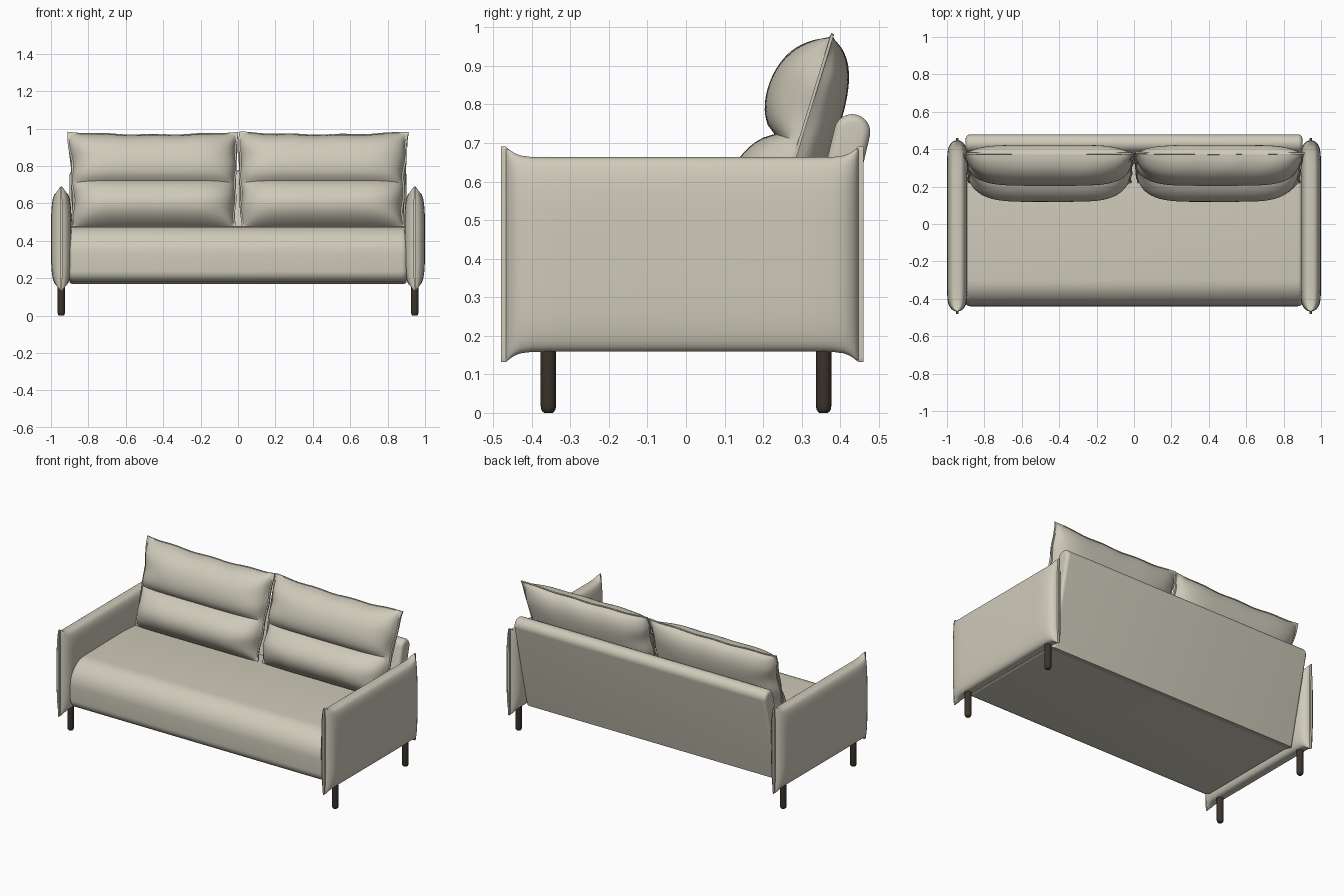
import bpy, bmesh, random
from math import sin, cos, pi, radians, copysign
from mathutils import Vector

random.seed(4)
if "Cube" in bpy.data.objects:
    bpy.data.objects.remove(bpy.data.objects["Cube"])


def material(name, rgb):
    mat = bpy.data.materials.new(name)
    mat.use_nodes = True
    colour = (*rgb, 1)
    mat.diffuse_color = colour
    bsdf = mat.node_tree.nodes["Principled BSDF"]
    bsdf.inputs["Base Color"].default_value = colour
    bsdf.inputs["Roughness"].default_value = 0.8
    return mat


fabric = material("warm grey fabric", (0.62, 0.59, 0.49))
wood = material("dark wood", (0.045, 0.034, 0.025))


def loft(name, rings, mat):
    """Skin a row of equal closed rings and cap both ends."""
    bm = bmesh.new()
    rows = [[bm.verts.new(p) for p in ring] for ring in rings]
    n = len(rows[0])
    for a, b in zip(rows, rows[1:]):
        for i in range(n):
            j = (i + 1) % n
            bm.faces.new((a[i], a[j], b[j], b[i]))
    bm.faces.new(rows[0])
    bm.faces.new(rows[-1])
    bmesh.ops.recalc_face_normals(bm, faces=bm.faces)
    mesh = bpy.data.meshes.new(name)
    bm.to_mesh(mesh)
    bm.free()
    mesh.materials.append(mat)
    obj = bpy.data.objects.new(name, mesh)
    bpy.context.collection.objects.link(obj)
    bpy.ops.object.select_all(action="DESELECT")
    obj.select_set(True)
    bpy.context.view_layer.objects.active = obj
    bpy.ops.object.shade_smooth_by_angle(angle=radians(40))
    return obj


def arc(cy, cz, ry, rz, start, end, steps=12):
    angles = [radians(start + (end - start) * i / steps) for i in range(steps + 1)]
    return [Vector((cy + ry * cos(a), cz + rz * sin(a))) for a in angles]


def soft_extrude(name, profile, half, radius, mat):
    """Extrude a counter-clockwise y-z profile along x with rounded ends."""
    n = len(profile)
    inward = []
    for i in range(n):
        t = (profile[(i + 1) % n] - profile[i - 1]).normalized()
        inward.append(Vector((-t.y, t.x)))
    ends = []
    for k in range(7):
        a = pi / 2 * k / 6
        ends.append((half - radius + radius * sin(a), radius * (1 - cos(a))))
    stations = [(-x, d) for x, d in reversed(ends)] + ends
    rings = [[(x, *(p + m * d)) for p, m in zip(profile, inward)] for x, d in stations]
    return loft(name, rings, mat)


# Seat: one long block with a rolled front edge
seat_profile = (arc(-0.30, 0.33, 0.14, 0.145, 90, 180)
                + arc(-0.38, 0.24, 0.06, 0.06, 180, 270, 8)
                + [Vector((0, 0.18)), Vector((0.32, 0.18)),
                   Vector((0.36, 0.46)), Vector((0.1, 0.48))])
soft_extrude("seat", seat_profile, 0.905, 0.03, fabric)

# Backrest: leaning panel with a round top
top = Vector((0.431, 0.728))
down = Vector((-0.13, -0.55)).normalized()
side = Vector((-down.y, down.x))
foot = top + down * 0.563
lean = math_angle = 13.3
back_profile = (arc(top.x, top.y, 0.047, 0.047, -lean, 180 - lean, 16)
                + [foot - side * 0.047, foot + side * 0.047])
soft_extrude("backrest", back_profile, 0.9, 0.022, fabric)


# Arms: padded slabs pinched to a thin upright seam at front and rear
def arm_ring(x, y, thick, high, power, count=44):
    ring = []
    for i in range(count):
        a = 2 * pi * (i + 0.5) / count
        c, s = cos(a), sin(a)
        ring.append((x + thick * copysign(abs(c) ** (2 / power), c), y,
                     0.411 + high * copysign(abs(s) ** (2 / power), s)))
    return ring


# Distance from the end, half thickness, half height
pinch = [(0, 0.006, 0.28), (0.013, 0.006, 0.28), (0.016, 0.018, 0.277),
         (0.023, 0.029, 0.271), (0.035, 0.039, 0.263), (0.05, 0.047, 0.257),
         (0.08, 0.053, 0.253), (0.14, 0.055, 0.2525)]
for label, sx in (("left", 1), ("right", -1)):
    rings = [arm_ring(sx * 0.945, -0.48 + d, t, h, 3.8) for d, t, h in pinch]
    rings += [arm_ring(sx * 0.945, 0.46 - d, t, h, 3.8) for d, t, h in reversed(pinch)]
    loft(label + "_arm", rings, fabric)


# Back cushions: leaning pillows with a crease across the front
def pad(t, power):
    """Plump towards the middle, flat outside the seam."""
    return max(0, 1 - abs(t / 0.975) ** power) ** 0.55


def cushion(name, sx, nu=64, nv=48):
    low, high = Vector((0.22, 0.46)), Vector((0.38, 0.982))
    up = (high - low).normalized()
    front = Vector((-up.y, up.x))
    crease = 0.47
    phase = [random.uniform(0, 2 * pi) for _ in range(6)]
    rings = []
    for i in range(nu + 1):
        u = sin(pi / 2 * (2 * i / nu - 1))
        faces = ([], [])
        for j in range(nv + 1):
            v = sin(pi / 2 * (2 * j / nv - 1))
            w = (v + 1) / 2
            # Seam outline with a flared top corner and slight ripples
            outer = 0.885 + 0.03 * w ** 3 + 0.005 * sin(17 * w + phase[0])
            inner = 0.004 + 0.012 * (1 - w) + 0.004 * sin(19 * w + phase[1])
            x = inner + (outer - inner) * (u + 1) / 2
            sag = 0.014 * (1 - u * u) * w ** 4
            ripple = 0.0025 * sin(11 * u + phase[2]) * w ** 4
            centre = low + (high - low) * w - up * (sag + ripple)
            # Two front bulges meeting at the crease, one plain rear bulge
            if w < crease:
                bulge = 0.082 * sin(pi * w / crease) ** 0.65
            else:
                t = (w - crease) / (1 - crease)
                bulge = 0.058 * max(0, sin(pi * t ** 0.75)) ** 0.65
            fill = pad(u, 5)
            gather = 1 + 0.07 * u ** 6 * sin(23 * w + phase[3]) \
                + 0.03 * v ** 6 * sin(13 * u + phase[4])
            ahead = fill * gather * (0.062 * pad(v, 5) + bulge * pad(v, 12))
            behind = fill * gather * 0.088 * pad(v, 3.5)
            for face, d in zip(faces, (max(ahead, 0.004), -max(behind, 0.004))):
                p = centre + front * d
                face.append((sx * x, p.x, p.y))
        rings.append(faces[0] + faces[1][::-1])
    loft(name, rings, fabric)


cushion("left_back_cushion", 1)
cushion("right_back_cushion", -1)

# Legs: round posts with softened feet
steps = [(0, 0.011), (0.003, 0.015), (0.009, 0.0185), (0.018, 0.02), (0.2, 0.02)]
for label, sx in (("left", 1), ("right", -1)):
    for place, sy in (("front", -1), ("rear", 1)):
        rings = [[(sx * 0.945 + r * cos(2 * pi * k / 24),
                   sy * 0.357 + r * sin(2 * pi * k / 24), z) for k in range(24)]
                 for z, r in steps]
        loft(f"{place}_{label}_leg", rings, wood)
